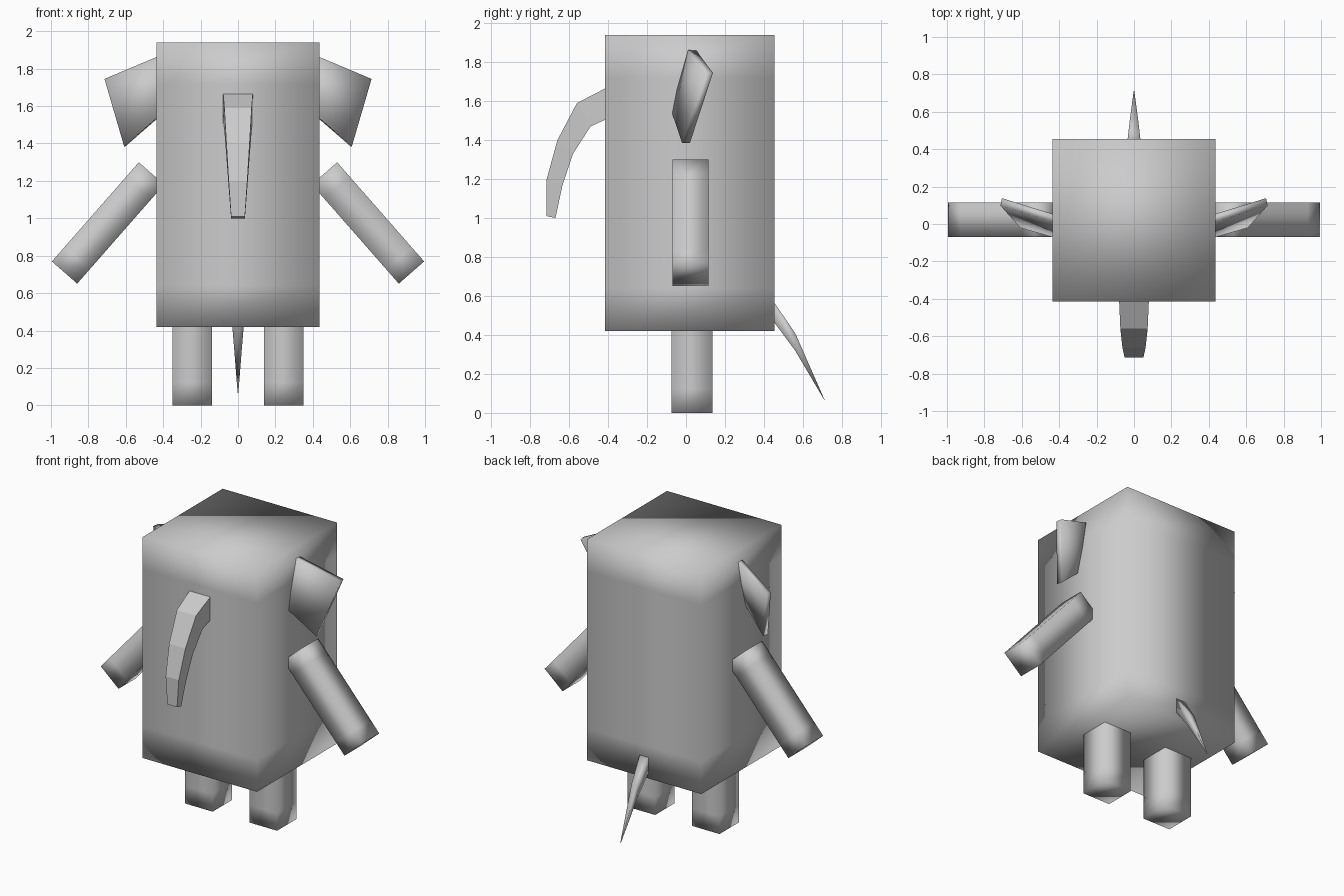
import bpy
import bmesh
from mathutils import Matrix, Vector

default = bpy.data.objects.get("Cube")
if default:
    bpy.data.objects.remove(default, do_unlink=True)

grey = bpy.data.materials.new("plain grey")
grey.use_nodes = True
GREY = (0.6, 0.6, 0.6, 1)
grey.diffuse_color = GREY
grey.node_tree.nodes["Principled BSDF"].inputs["Base Color"].default_value = GREY


def loft(name, rings, smooth=True):
    """Closed skin through a row of four-cornered rings."""
    bm = bmesh.new()
    rows = [[bm.verts.new(p) for p in ring] for ring in rings]
    for a, b in zip(rows, rows[1:]):
        for i in range(4):
            j = (i + 1) % 4
            bm.faces.new((a[i], a[j], b[j], b[i]))
    bm.faces.new(rows[0][::-1])
    bm.faces.new(rows[-1])
    bmesh.ops.remove_doubles(bm, verts=bm.verts[:], dist=1e-5)
    bmesh.ops.recalc_face_normals(bm, faces=bm.faces[:])
    for f in bm.faces:
        f.smooth = smooth
    mesh = bpy.data.meshes.new(name)
    bm.to_mesh(mesh)
    bm.free()
    mesh.materials.append(grey)
    obj = bpy.data.objects.new(name, mesh)
    bpy.context.collection.objects.link(obj)
    return obj


def block(name, centre, size, band, tilt=0.0):
    """Soft-shaded box with a support loop near each end, tilted about y."""
    hx, hy, hz = (s / 2 for s in size)
    place = Matrix.Translation(centre) @ Matrix.Rotation(tilt, 4, 'Y')
    corners = ((-hx, -hy), (hx, -hy), (hx, hy), (-hx, hy))
    return loft(name, [[place @ Vector((x, y, z)) for x, y in corners]
                       for z in (-hz, band - hz, hz - band, hz)])


# Body
block("body", (0, 0.02, 1.18), (0.87, 0.87, 1.52), 0.22)

for side, s in (("left", 1), ("right", -1)):
    # Leg and arm
    block(side + "_leg", (s * 0.245, 0.03, 0.28), (0.21, 0.21, 0.56), 0.12)
    block(side + "_arm", (s * 0.695, 0.022, 0.975), (0.18, 0.185, 0.705),
          0.1, s * -0.72)

    # Ear: a thin slanted plate that widens outward
    outline = ((0.33, 0.0, 1.905), (0.71, 0.118, 1.745),
               (0.605, 0.0, 1.385), (0.33, -0.08, 1.625))
    loft(side + "_ear", [[(s * (x - t * 0.2), y + t, z) for x, y, z in outline]
                         for t in (-0.02, 0.02)])

# Trunk: (outer y, outer z, inner y, inner z, half width)
bend = ((-0.40, 1.673, -0.40, 1.512, 0.08),
        (-0.56, 1.59, -0.49, 1.47, 0.073),
        (-0.66, 1.40, -0.58, 1.33, 0.062),
        (-0.715, 1.20, -0.635, 1.165, 0.05),
        (-0.715, 1.01, -0.67, 1.0, 0.037))
loft("trunk", [[(-w, oy, oz), (w, oy, oz), (w, iy, iz), (-w, iy, iz)]
               for oy, oz, iy, iz, w in bend], smooth=False)

# Tail: (y, upper z, lower z, half width), ending in a point
taper = ((0.43, 0.60, 0.495, 0.037),
         (0.56, 0.41, 0.32, 0.022),
         (0.71, 0.07, 0.066, 0.002))
loft("tail", [[(-w, y, hi), (w, y, hi), (w, y, lo), (-w, y, lo)]
              for y, hi, lo, w in taper])
